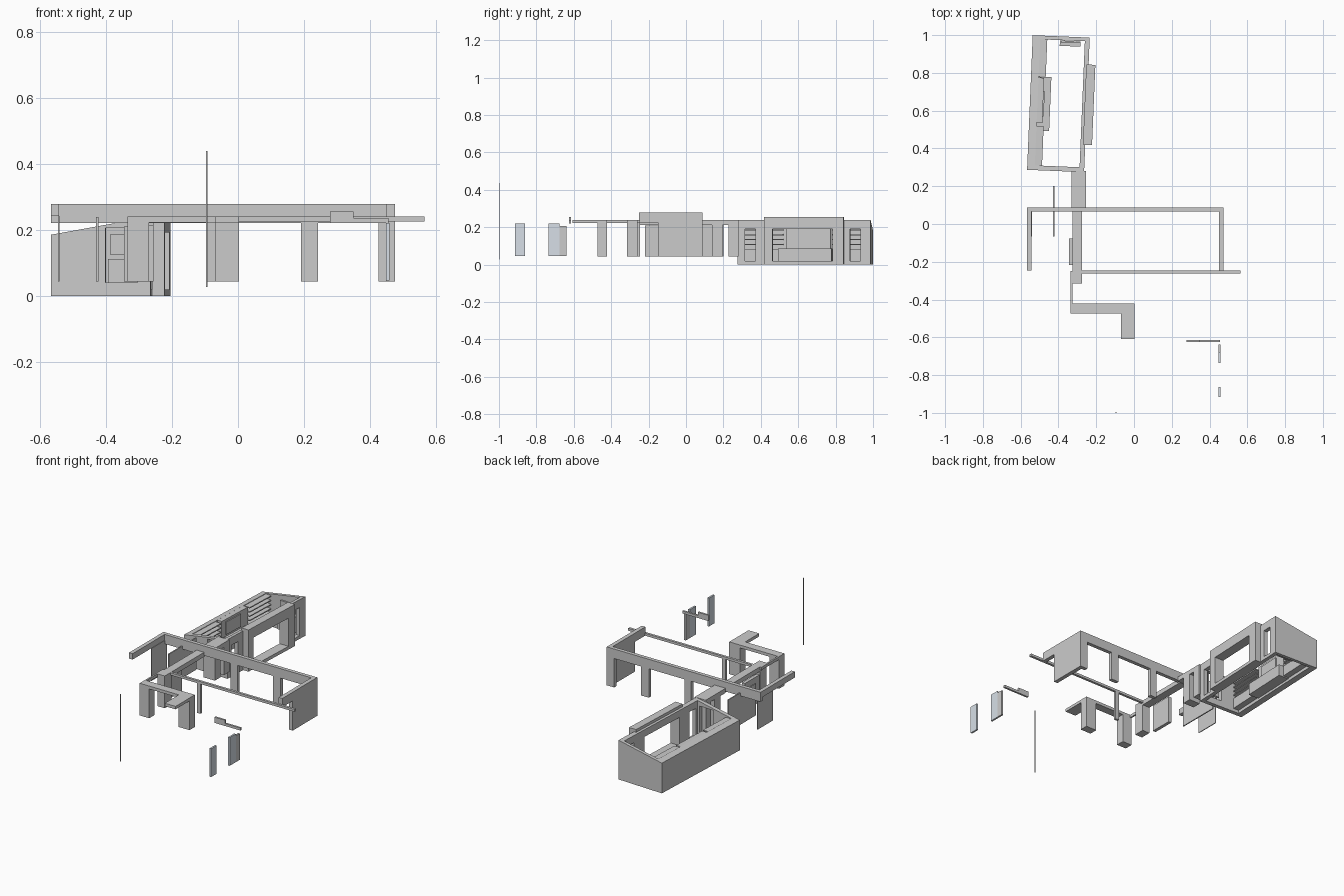
import bpy, bmesh, math
from mathutils import Matrix

if "Cube" in bpy.data.objects:
    bpy.data.objects.remove(bpy.data.objects["Cube"])

FLOOR = 0.043
ROOM = Matrix.Translation((-0.566, 0.287, 0)) @ Matrix.Rotation(math.radians(-2.4), 4, 'Z')


def prism(name, pts, axis, a, b, mat=None):
    """Extrude a flat outline along x, y or z, from a to b."""
    place = {'x': lambda p, d: (d, p[0], p[1]),
             'y': lambda p, d: (p[0], d, p[1]),
             'z': lambda p, d: (p[0], p[1], d)}[axis]
    bm = bmesh.new()
    lo = [bm.verts.new(place(p, a)) for p in pts]
    hi = [bm.verts.new(place(p, b)) for p in pts]
    bm.faces.new(lo)
    bm.faces.new(hi[::-1])
    n = len(pts)
    for i in range(n):
        j = (i + 1) % n
        bm.faces.new((lo[i], hi[i], hi[j], lo[j]))
    bmesh.ops.recalc_face_normals(bm, faces=bm.faces)
    me = bpy.data.meshes.new(name)
    bm.to_mesh(me)
    bm.free()
    ob = bpy.data.objects.new(name, me)
    bpy.context.collection.objects.link(ob)
    if mat:
        ob.matrix_world = mat
    return ob


def box(name, x, y, z, mat=None):
    return prism(name, [(x[0], y[0]), (x[1], y[0]), (x[1], y[1]), (x[0], y[1])], 'z', z[0], z[1], mat)


def portal(name, axis, depth, span, top, under, posts, foot=FLOOR):
    """Beam with posts hanging down to the floor, as one comb-shaped wall."""
    pts = [(span[1], top), (span[0], top)]
    for p0, p1 in posts:
        if p0 > span[0]:
            pts += ([(span[0], under)] if len(pts) == 2 else []) + [(p0, under)]
        pts += [(p0, foot), (p1, foot)]
        if p1 < span[1]:
            pts.append((p1, under))
    if posts[-1][1] < span[1]:
        pts.append((span[1], under))
    return prism(name, pts, axis, depth[0], depth[1])


def cut(target, cutter):
    cutter.hide_render = True
    cutter.hide_viewport = True
    m = target.modifiers.new("opening", 'BOOLEAN')
    m.operation = 'DIFFERENCE'
    m.solver = 'EXACT'
    m.object = cutter


# Main house: back wall, right wall, left beam, front beam
portal("back_wall", 'y', (0.065, 0.088), (-0.566, 0.475), 0.278, 0.22,
       [(-0.095, -0.05), (0.19, 0.242), (0.425, 0.475)])
portal("right_wall", 'x', (0.45, 0.475), (-0.25, 0.065), 0.278, 0.225, [(-0.15, 0.065)])
box("left_beam", (-0.566, -0.542), (-0.245, 0.065), (0.242, 0.278))
portal("front_beam", 'y', (-0.262, -0.247), (-0.275, 0.565), 0.24, 0.225, [(-0.095, -0.07)])

# Entrance corner: L-shaped canopy and posts
portal("entrance_wall", 'y', (-0.473, -0.422), (-0.335, 0.003), 0.24, 0.222,
       [(-0.335, -0.27), (-0.07, 0.003)])
box("entrance_beam", (-0.07, 0.003), (-0.608, -0.473), (0.222, 0.24))
box("entrance_thin_beam", (-0.335, -0.325), (-0.422, -0.25), (0.222, 0.24))

# Hallway
portal("hall_wall", 'x', (-0.325, -0.275), (-0.316, 0.085), 0.24, 0.212, [(-0.316, -0.25)])
portal("hall_link", 'x', (-0.33, -0.255), (0.088, 0.28), 0.24, 0.212,
       [(0.14, 0.195), (0.228, 0.28)])
box("hall_panel", (-0.345, -0.325), (-0.218, -0.077), (FLOOR, 0.21))
box("inner_panel", (-0.429, -0.422), (-0.065, 0.2), (FLOOR, 0.238))
box("outer_panel", (-0.545, -0.54), (-0.065, 0.085), (FLOOR, 0.242))

# Detached lintel, panes and pole at the front
prism("front_lintel", [(0.278, 0.22), (0.455, 0.22), (0.455, 0.235), (0.35, 0.235),
                       (0.35, 0.255), (0.278, 0.255)], 'y', -0.626, -0.614)
glass = bpy.data.materials.new("pale_glass")
glass.diffuse_color = (0.68, 0.74, 0.8, 1)
glass.use_nodes = True
glass.node_tree.nodes["Principled BSDF"].inputs["Base Color"].default_value = glass.diffuse_color
for i, (y0, y1) in enumerate([(-0.915, -0.862), (-0.735, -0.677)]):
    box(f"pane_{i}", (0.448, 0.459), (y0, y1), (0.047, 0.22)).data.materials.append(glass)
box("pane_post", (0.448, 0.459), (-0.677, -0.638), (0.047, 0.208))
box("pole", (-0.097, -0.093), (-1.0, -0.996), (0.027, 0.438))

# Rotated room: shell with sloping top, hollow and open above and below
W, L = 0.302, 0.713
shell = prism("room_shell", [(0, 0), (W, 0), (W, 0.24), (0, 0.185)], 'y', 0, L, ROOM)
cut(shell, box("room_hollow", (0.04, W - 0.025), (0.025, L - 0.02), (-0.1, 0.5), ROOM))
bay = box("bay_frame", (W - 0.012, W + 0.036), (0.145, 0.57), (0, 0.255), ROOM)
for i, (y0, y1) in enumerate([(0.04, 0.098), (0.19, 0.51), (0.604, 0.66)]):
    c = box(f"window_cutter_{i}", (0.2, 0.5), (y0, y1), (0.02, 0.192), ROOM)
    cut(shell, c)
    if i == 1:
        cut(bay, c)
cut(shell, box("door_cutter", (0.165, 0.262), (-0.1, 0.1), (0.04, 0.205), ROOM))


# Built-in furniture of the room
for n, (y0, y1) in enumerate([(0.025, 0.235), (0.497, L - 0.02)]):
    box(f"shelf_base_{n}", (0.04, 0.078), (y0, y1), (0.02, 0.085), ROOM)
    for k in range(4):
        z = 0.105 + 0.026 * k
        box(f"shelf_{n}_{k}", (0.04, 0.078), (y0, y1), (z, z + 0.006), ROOM)
box("bench", (0.04, 0.108), (0.21, 0.495), (0.015, 0.087), ROOM)
box("picture_panel", (0.04, 0.07), (0.252, 0.49), (0.087, 0.192), ROOM)
box("picture_frame", (0.07, 0.076), (0.285, 0.42), (0.1, 0.178), ROOM)
box("hearth", (0.145, 0.255), (L - 0.05, L - 0.022), (0.015, 0.112), ROOM)
box("hearth_picture", (0.15, 0.25), (L - 0.032, L - 0.022), (0.125, 0.185), ROOM)
